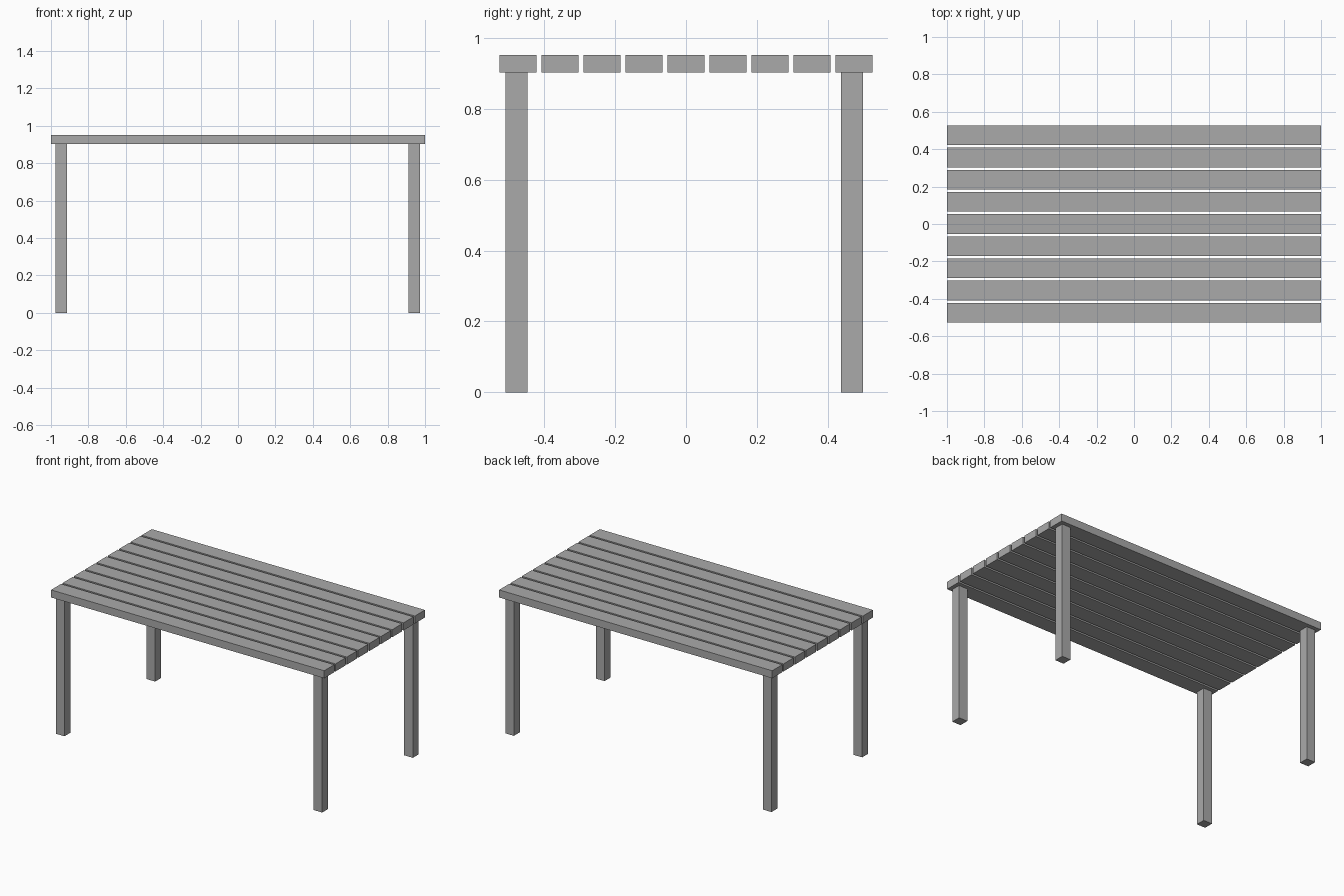
import bpy

if "Cube" in bpy.data.objects:
    bpy.data.objects.remove(bpy.data.objects["Cube"])

# Single flat grey for the whole table
grey = bpy.data.materials.new("grey")
grey.diffuse_color = (0.4, 0.4, 0.4, 1.0)
grey.use_nodes = True
grey.node_tree.nodes["Principled BSDF"].inputs["Base Color"].default_value = grey.diffuse_color


def box(name, centre, size):
    bpy.ops.mesh.primitive_cube_add(size=1, location=centre)
    ob = bpy.context.object
    ob.name = name
    ob.scale = size
    bpy.ops.object.transform_apply(location=False, rotation=False, scale=True)
    ob.data.materials.append(grey)
    return ob


LEG_H, TOP_H = 0.902, 0.05
PLANKS, PLANK_W, PITCH = 9, 0.105, 0.1185

# Tabletop: parallel planks with narrow gaps
for i in range(PLANKS):
    y = (i - (PLANKS - 1) / 2) * PITCH
    box(f"top_plank_{i + 1}", (0, y, LEG_H + TOP_H / 2), (2.0, PLANK_W, TOP_H))

# Four square legs, set slightly towards the front
for side, x in (("left", -0.945), ("right", 0.942)):
    for end, y in (("front", -0.479), ("back", 0.469)):
        box(f"{end}_{side}_leg", (x, y, LEG_H / 2), (0.063, 0.062, LEG_H))
